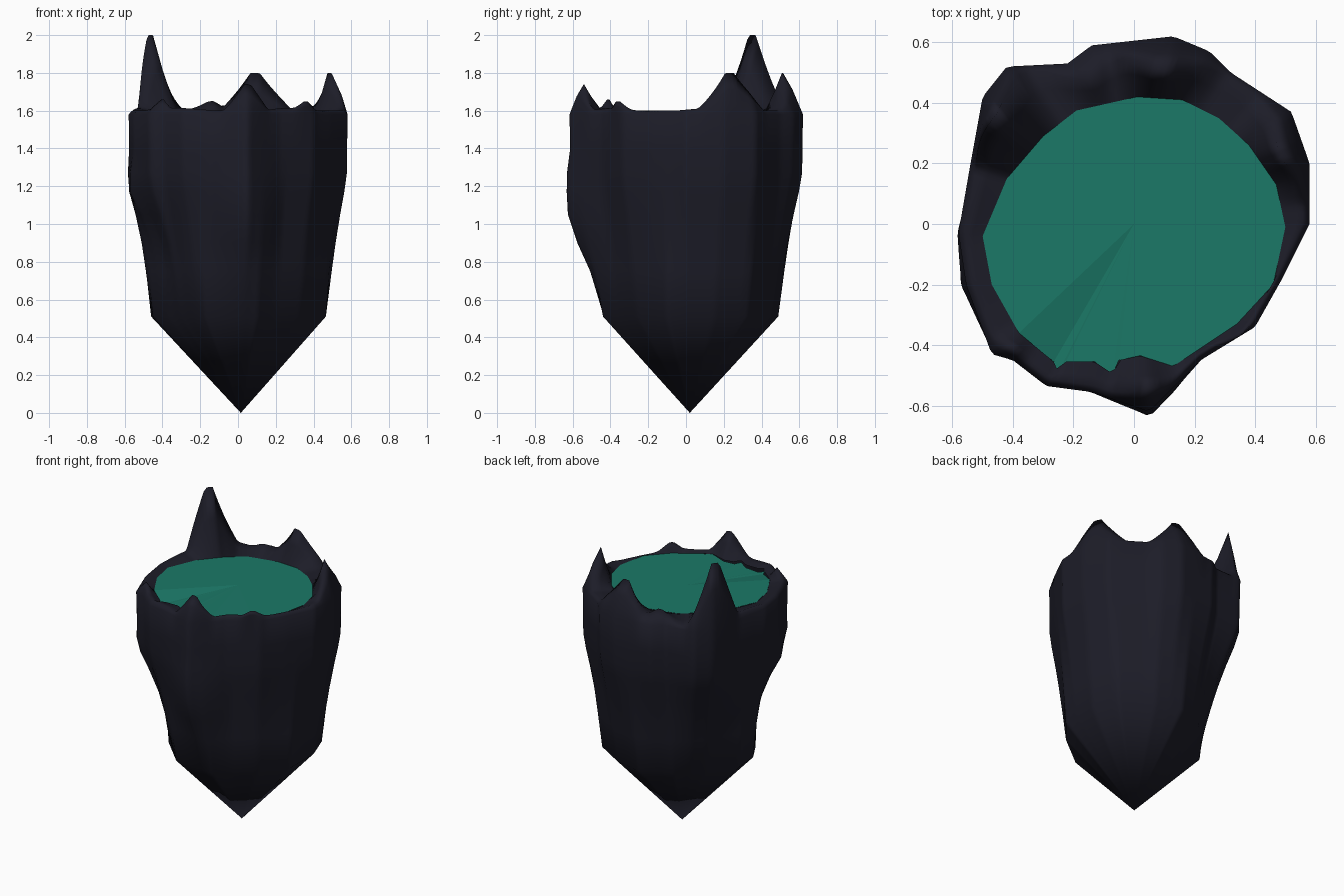
import bpy
import bmesh
from math import atan2, cos, sin, pi, hypot
from mathutils import Vector

cube = bpy.data.objects.get("Cube")
if cube:
    bpy.data.objects.remove(cube, do_unlink=True)

SEGMENTS = 192
ANGLES = [2 * pi * i / SEGMENTS for i in range(SEGMENTS)]
RIM, BASE, TOP = 1.58, .51, 1.592

# Irregular outer outline of the shell near the rim
OUTLINE = [(.58, 0), (.58, .2), (.52, .37), (.32, .5), (.25, .57), (.13, .62),
           (-.14, .59), (-.22, .53), (-.42, .52), (-.5, .42), (-.54, .2),
           (-.58, -.03), (-.555, -.2), (-.47, -.43), (-.4, -.45), (-.29, -.535),
           (-.14, -.555), (.05, -.62), (.22, -.45), (.4, -.34), (.49, -.18)]

# Outline of the flat top inside the rim, with two notches at the front
INNER = [(.5, -.01), (.47, .13), (.38, .26), (.28, .35), (.16, .41), (.01, .42),
         (-.19, .375), (-.3, .29), (-.42, .15), (-.5, -.04), (-.47, -.2),
         (-.38, -.36), (-.265, -.455), (-.25, -.49), (-.225, -.455), (-.13, -.455),
         (-.07, -.495), (-.05, -.45), (.02, -.435), (.13, -.47), (.34, -.33), (.46, -.2)]

# Outline of the corner where the sides meet the pointed bottom
FOOT = [(.465, -.1), (.465, .15), (.4, .33), (.2, .45), (.02, .49), (-.18, .4),
        (-.33, .25), (-.46, .08), (-.45, -.08), (-.37, -.22), (-.17, -.42),
        (.1, -.44), (.33, -.26)]

# Crown spikes: x, y, peak height, half width
SPIKES = [(-.465, .35, 2.0, .185), (.485, .23, 1.8, .19), (.09, .51, 1.8, .19),
          (.05, -.54, 1.74, .13), (.36, -.36, 1.65, .1),
          (-.14, .48, 1.65, .12), (-.4, -.41, 1.66, .08)]

# Swellings and hollows on the side: x, y, height, half height, amount
BULGES = [(-.56, -.2, 1.17, .2, .04), (-.5, -.29, .82, .35, -.05),
          (.05, -.62, 1.0, .35, .085)]


def material(name, color):
    mat = bpy.data.materials.new(name)
    mat.use_nodes = True
    mat.diffuse_color = (*color, 1)
    bsdf = mat.node_tree.nodes["Principled BSDF"]
    bsdf.inputs["Base Color"].default_value = (*color, 1)
    bsdf.inputs["Roughness"].default_value = .8
    return mat


def turn(a, b):
    """Smallest angle between two directions."""
    return abs((a - b + pi) % (2 * pi) - pi)


def ray_point(polygon, a, z):
    """Where the direction a leaves a polygon around the axis."""
    d = Vector((cos(a), sin(a)))
    for p, q in zip(polygon, polygon[1:] + polygon[:1]):
        p, q = Vector(p), Vector(q)
        side_p, side_q = d.cross(p), d.cross(q)
        if side_p <= 0 < side_q:
            hit = p.lerp(q, side_p / (side_p - side_q))
            if hit.dot(d) > 0:
                return Vector((hit.x, hit.y, z))


def outline_point(a):
    return ray_point(OUTLINE, a, RIM)


def base_point(a):
    return ray_point(FOOT, a, BASE)


def inner_point(a):
    return ray_point(INNER, a, TOP - .002)


def side_point(a, z, blend):
    p = base_point(a).lerp(outline_point(a), blend)
    for x, y, height, reach, amount in BULGES:
        near = max(0, 1 - turn(a, atan2(y, x)) / .45)
        near *= max(0, 1 - abs(z - height) / reach)
        p += Vector((cos(a), sin(a), 0)) * amount * near
    p.z = z
    return p


def crest_point(a):
    p = outline_point(a) * .96
    p.z = 1.605 + .01 * sin(5 * a)
    for x, y, peak, width in SPIKES:
        near = max(0, 1 - turn(a, atan2(y, x)) * hypot(x, y) / width)
        near = min(1, near * 1.15)
        scale = 1 + (hypot(x, y) / hypot(p.x, p.y) - 1) * near
        p = Vector((p.x * scale, p.y * scale,
                    max(p.z, 1.6 + (peak - 1.6) * near ** 1.2)))
    return p


def blend_point(start, end, along, rise):
    p = start.lerp(end, along)
    p.z = start.z + (end.z - start.z) * rise
    return p


def outer_shoulder(a):
    return blend_point(outline_point(a), crest_point(a), .5, .6)


def inner_shoulder(a):
    return blend_point(inner_point(a), crest_point(a), .6, .55)


def finish(bm, name, mat, smooth):
    bmesh.ops.recalc_face_normals(bm, faces=bm.faces)
    for face in bm.faces:
        face.smooth = smooth
    mesh = bpy.data.meshes.new(name)
    bm.to_mesh(mesh)
    bm.free()
    mesh.materials.append(mat)
    obj = bpy.data.objects.new(name, mesh)
    bpy.context.collection.objects.link(obj)
    return obj


dark = material("dark slate", (.012, .012, .021))
green = material("deep teal green", (.011, .19, .136))

# Shell: pointed bottom, lofted sides, spiked rim and inner lip
bm = bmesh.new()
rings = [[base_point(a) for a in ANGLES]]
for z, blend in [(.75, .27), (.9, .45), (1.05, .66), (1.17, .85), (1.27, .97),
                 (1.4, .98), (RIM, 1)]:
    rings.append([side_point(a, z, blend) for a in ANGLES])
for make in (outer_shoulder, crest_point, inner_shoulder, inner_point):
    rings.append([make(a) for a in ANGLES])
rings = [[bm.verts.new(p) for p in ring] for ring in rings]
tip = bm.verts.new((.015, .02, 0))
for i in range(SEGMENTS):
    j = (i + 1) % SEGMENTS
    bm.faces.new((tip, rings[0][j], rings[0][i]))
    for low, high in zip(rings, rings[1:]):
        bm.faces.new((low[i], low[j], high[j], high[i]))
finish(bm, "spiked_shell", dark, True)

# Flat top surface, sinking a little along the notched front edge
bm = bmesh.new()
centre = bm.verts.new((0, 0, TOP))
edge = []
for x, y in INNER:
    sink = .03 * max(0, 1 - (x + .28) / .45) if y < -.4 else 0
    edge.append(bm.verts.new((x, y, TOP - sink)))
for p, q in zip(edge, edge[1:] + edge[:1]):
    bm.faces.new((centre, p, q))
surface = finish(bm, "top_surface", green, False)
if surface.data.polygons[0].normal.z < 0:
    surface.data.flip_normals()
